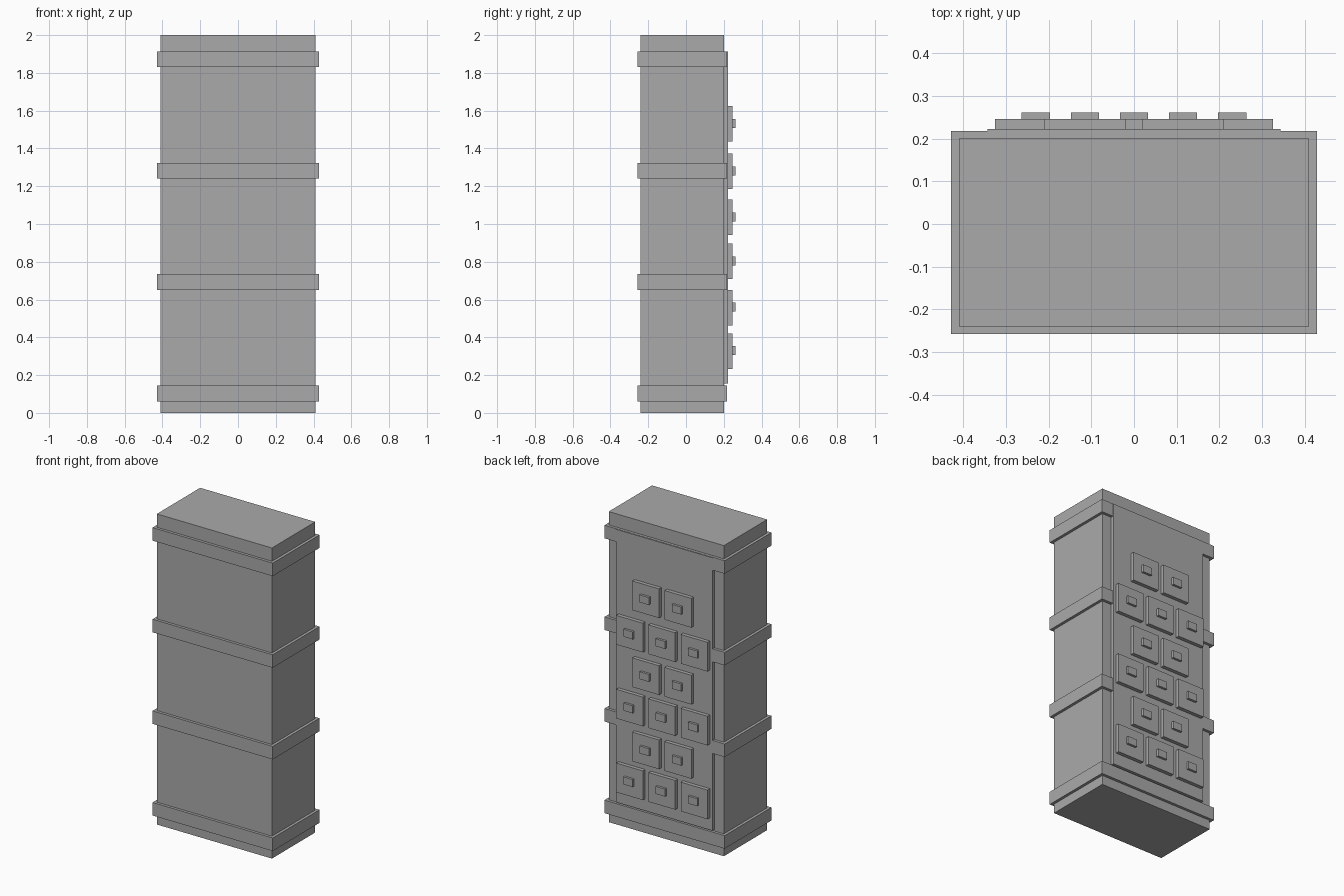
import bpy

cube = bpy.data.objects.get("Cube")
if cube:
    bpy.data.objects.remove(cube, do_unlink=True)

grey = bpy.data.materials.new("plain grey")
grey.use_nodes = True
colour = (0.4, 0.4, 0.4, 1)
grey.diffuse_color = colour
grey.node_tree.nodes["Principled BSDF"].inputs["Base Color"].default_value = colour


def box(name, x, y, z):
    """Add a box from its (low, high) span on each axis."""
    spans = (x, y, z)
    bpy.ops.mesh.primitive_cube_add(size=1, location=[(a + b) / 2 for a, b in spans])
    ob = bpy.context.object
    ob.name = name
    ob.scale = [b - a for a, b in spans]
    bpy.ops.object.transform_apply(location=False, rotation=False, scale=True)
    ob.data.materials.append(grey)
    return ob


def around(centre, half):
    return centre - half, centre + half


# Main cabinet
box("cabinet_body", (-0.41, 0.41), (-0.24, 0.2), (0, 2))

# Bands wrapped around the cabinet
for i in range(4):
    box(f"band_{i + 1}", (-0.428, 0.428), (-0.258, 0.218), around(0.102 + 0.59 * i, 0.042))

# Flat back panel
PANEL_Y = 0.222
box("back_panel", (-0.343, 0.343), (0.19, PANEL_Y), (0.155, 1.912))

# Staggered rows of square tiles, each with a small raised knob
TILE_Y = 0.246
for row, z in enumerate((0.327, 0.557, 0.802, 1.035, 1.278, 1.53)):
    columns = (-0.23, 0, 0.23) if row % 2 == 0 else (-0.115, 0.115)
    for col, x in enumerate(columns):
        tag = f"{row + 1}_{col + 1}"
        box(f"tile_{tag}", around(x, 0.095), (PANEL_Y - 0.01, TILE_Y), around(z, 0.094))
        box(f"knob_{tag}", around(x, 0.033), (TILE_Y - 0.01, 0.261), around(z + 0.003, 0.024))
